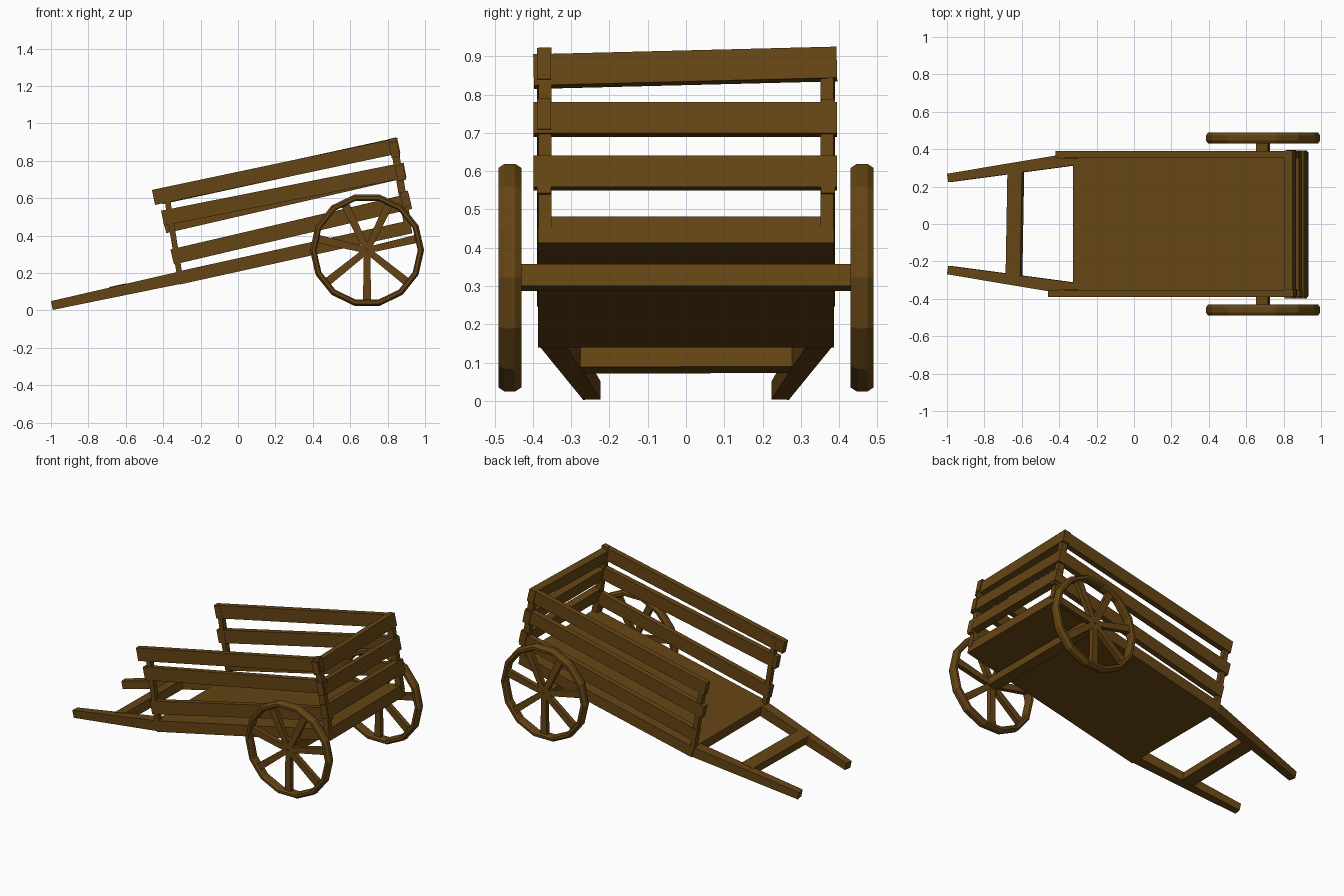
import bpy, bmesh, math
from mathutils import Vector

if "Cube" in bpy.data.objects:
    bpy.data.objects.remove(bpy.data.objects["Cube"])

wood = bpy.data.materials.new("brown_wood")
wood.diffuse_color = (0.13, 0.06, 0.007, 1)
wood.use_nodes = True
wood.node_tree.nodes["Principled BSDF"].inputs["Base Color"].default_value = wood.diffuse_color
TILT = math.atan(0.219)
UP = Vector((-math.sin(TILT), 0, math.cos(TILT)))
SIDE = Vector((0, 1, 0))


def finish(name, bm):
    bmesh.ops.recalc_face_normals(bm, faces=bm.faces)
    me = bpy.data.meshes.new(name)
    bm.to_mesh(me)
    bm.free()
    me.materials.append(wood)
    ob = bpy.data.objects.new(name, me)
    bpy.context.collection.objects.link(ob)
    return ob


def add_beam(bm, p0, p1, size0, size1=None, up=UP):
    """Four-sided beam between two points; sizes are (width, height) per end."""
    p0, p1 = Vector(p0), Vector(p1)
    d = (p1 - p0).normalized()
    across = up.cross(d).normalized()
    high = d.cross(across)
    rings = []
    for p, (w, h) in ((p0, size0), (p1, size1 or size0)):
        rings.append([bm.verts.new(p + across * a * w / 2 + high * b * h / 2)
                      for a, b in ((-1, -1), (1, -1), (1, 1), (-1, 1))])
    a, b = rings
    bm.faces.new(a)
    bm.faces.new(b[::-1])
    for i in range(4):
        j = (i + 1) % 4
        bm.faces.new((a[i], b[i], b[j], a[j]))


def beam(name, *args, **kw):
    bm = bmesh.new()
    add_beam(bm, *args, **kw)
    return finish(name, bm)


# Sloping bed
beam("bed", (-0.318, 0, 0.173), (0.925, 0, 0.447), (0.772, 0.07))

# Pull handles and the bar between them
for s, n in ((-1, "front"), (1, "back")):
    beam(n + "_handle", (-0.30, s * 0.35, 0.177), (-0.992, s * 0.246, 0.027),
         (0.068, 0.066), (0.046, 0.048))
beam("handle_crossbar", (-0.642, -0.285, 0.107), (-0.632, 0.285, 0.108), (0.08, 0.055))

# Corner posts
for s, n in ((-1, "front"), (1, "back")):
    beam(n + "_left_post", (-0.312, s * 0.368, 0.19), (-0.388, s * 0.368, 0.655),
         (0.03, 0.034), up=SIDE)
    beam(n + "_right_post", (0.908, s * 0.368, 0.45), (0.828, s * 0.368, 0.92),
         (0.04, 0.034), up=SIDE)

# Side slats, slightly uneven on each side: (left x, z, right x, z)
slats = {
    -1: ((-0.352, 0.286, 0.922, 0.583), (-0.403, 0.493, 0.893, 0.750), (-0.452, 0.604, 0.86, 0.881)),
    1: ((-0.345, 0.287, 0.917, 0.583), (-0.393, 0.453, 0.887, 0.748), (-0.412, 0.608, 0.853, 0.883)),
}
for s, rows in slats.items():
    for i, (x0, z0, x1, z1) in enumerate(rows):
        beam(f"{'front' if s < 0 else 'back'}_slat_{i + 1}",
             (x0, s * 0.371, z0), (x1, s * 0.371, z1), (0.036, 0.082))

# End slats: (x, z at front, z at back)
for i, (x, z0, z1) in enumerate(((0.895, 0.595, 0.595), (0.868, 0.735, 0.735), (0.835, 0.860, 0.880))):
    beam(f"end_slat_{i + 1}", (x, -0.398, z0), (x, 0.394, z1), (0.045, 0.083))

# Axle
CX, CZ = 0.69, 0.322
beam("axle", (CX, -0.46, CZ), (CX, 0.46, CZ), (0.065, 0.058))

# Wheels: 14-sided rim with bevelled section, seven spokes
profile = ((0.305, -0.014), (0.305, 0.014), (0.294, 0.03), (0.278, 0.03),
           (0.271, 0.02), (0.271, -0.02), (0.278, -0.03), (0.294, -0.03))
N = 14
for s, n in ((-1, "front"), (1, "back")):
    bm = bmesh.new()
    cy = s * 0.46
    rings = []
    for k in range(N):
        a = 2 * math.pi * k / N
        rings.append([bm.verts.new((CX + r * math.cos(a), cy + y, CZ + r * math.sin(a)))
                      for r, y in profile])
    for k in range(N):
        p, q = rings[k], rings[(k + 1) % N]
        for i in range(len(profile)):
            j = (i + 1) % len(profile)
            bm.faces.new((p[i], p[j], q[j], q[i]))
    finish(n + "_wheel_rim", bm)

    bm = bmesh.new()
    for k in range(7):
        a = -math.pi / 2 + 2 * math.pi * k / 7
        d = Vector((math.cos(a), 0, math.sin(a)))
        c = Vector((CX, cy, CZ))
        add_beam(bm, c + d * 0.005, c + d * 0.28, (0.034, 0.03), (0.044, 0.03), up=SIDE)
    finish(n + "_wheel_spokes", bm)
